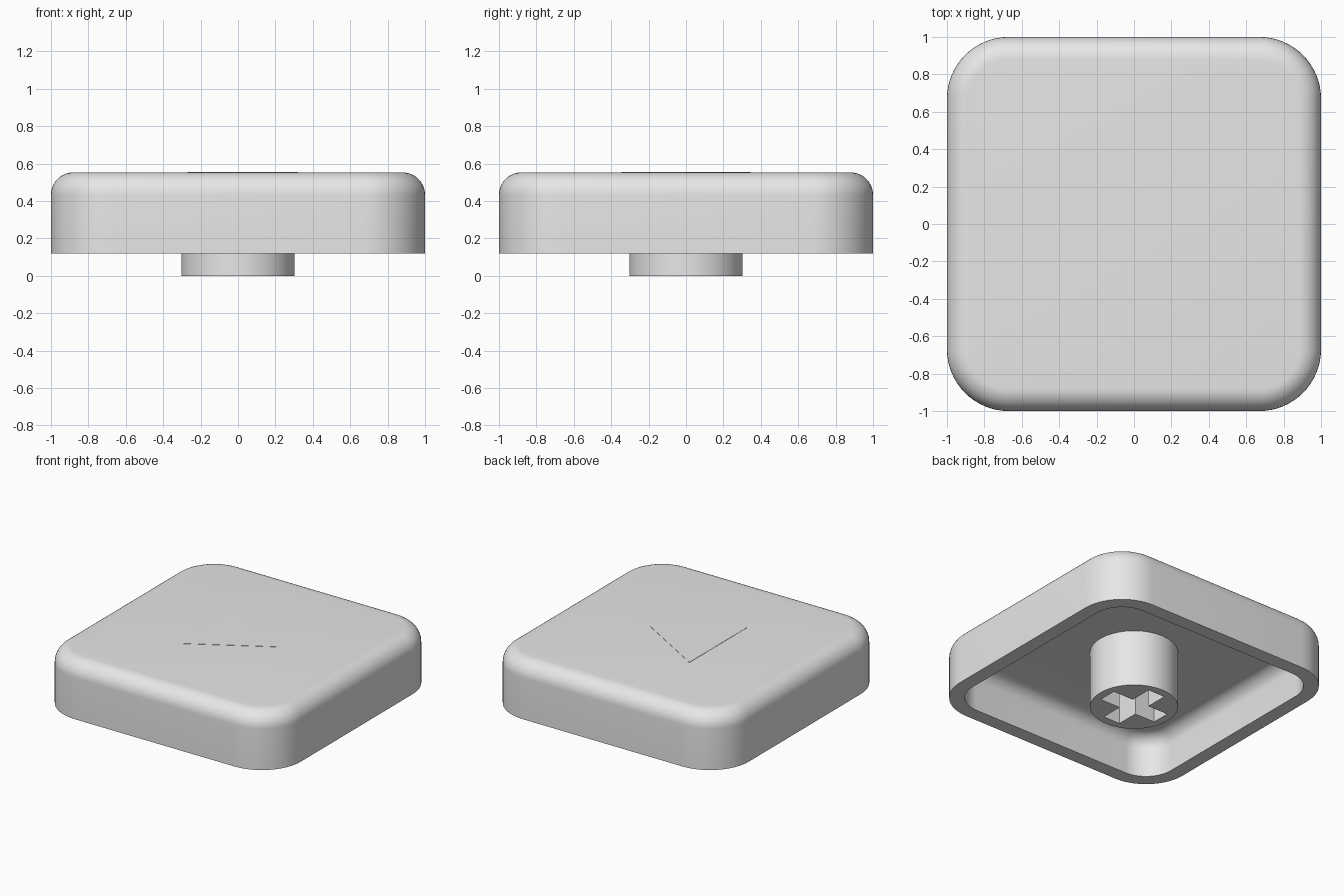
import bpy, bmesh
from math import sin, cos, pi, radians

if "Cube" in bpy.data.objects:
    bpy.data.objects.remove(bpy.data.objects["Cube"])

grey = bpy.data.materials.new("light grey plastic")
grey.use_nodes = True
colour = (0.8, 0.8, 0.8, 1)
grey.diffuse_color = colour
grey.node_tree.nodes["Principled BSDF"].inputs["Base Color"].default_value = colour


def finish(name, bm, smooth=False):
    """Turn a bmesh into a named object."""
    bmesh.ops.recalc_face_normals(bm, faces=bm.faces)
    mesh = bpy.data.meshes.new(name)
    bm.to_mesh(mesh)
    bm.free()
    mesh.materials.append(grey)
    obj = bpy.data.objects.new(name, mesh)
    bpy.context.collection.objects.link(obj)
    if smooth:
        bpy.ops.object.select_all(action="DESELECT")
        obj.select_set(True)
        bpy.context.view_layer.objects.active = obj
        bpy.ops.object.shade_smooth_by_angle(angle=radians(30))
    return obj


def prism(name, outline, bottom, top):
    """Extrude a flat outline between two heights."""
    bm = bmesh.new()
    face = bm.faces.new([bm.verts.new((x, y, bottom)) for x, y in outline])
    result = bmesh.ops.extrude_face_region(bm, geom=[face])
    moved = [v for v in result["geom"] if isinstance(v, bmesh.types.BMVert)]
    bmesh.ops.translate(bm, verts=moved, vec=(0, 0, top - bottom))
    return finish(name, bm)


# Cap shell: rounded squares lofted along a wall profile
CORNER = 0.67
BASE, TOP, CEILING = 0.12, 0.553, 0.43
OUTER, INNER = 0.33, 0.223
STEPS = 10


def fillet(offset, height, radius):
    """Profile points of a quarter round, from wall to flat."""
    angles = [i * pi / 2 / STEPS for i in range(STEPS + 1)]
    return [(offset - radius * (1 - cos(a)), height - radius * (1 - sin(a)))
            for a in angles]


def rounded_square(bm, radius, z):
    ring = []
    for quarter in range(4):
        mid = pi / 4 + quarter * pi / 2
        cx = CORNER * 2 ** 0.5 * cos(mid)
        cy = CORNER * 2 ** 0.5 * sin(mid)
        for i in range(17):
            a = quarter * pi / 2 + i * pi / 32
            ring.append(bm.verts.new((cx + radius * cos(a), cy + radius * sin(a), z)))
    return ring


profile = fillet(OUTER, TOP, 0.12)[::-1] + [(OUTER, BASE), (INNER, BASE)]
profile += fillet(INNER, CEILING, 0.1)
bm = bmesh.new()
rings = [rounded_square(bm, r, z) for r, z in profile]
for a, b in zip(rings, rings[1:]):
    for i in range(len(a)):
        j = (i + 1) % len(a)
        bm.faces.new((a[i], a[j], b[j], b[i]))
bm.faces.new(rings[0])
bm.faces.new(rings[-1])
finish("cap_shell", bm, smooth=True)

# Raised triangle on the top face
prism("top_triangle", [(-0.27, -0.345), (0.32, 0), (-0.27, 0.345)], TOP - 0.002, TOP + 0.002)

# Stem with a cross-shaped socket
LONG, THIN = 0.24, 0.07
arms = [(LONG, -THIN), (LONG, THIN), (THIN, THIN)]
cross = []
for x, y in arms:
    cross.append((x, y))
for _ in range(3):
    arms = [(-y, x) for x, y in arms]
    cross += arms
cutter = prism("socket_cutter", cross, -0.1, CEILING - 0.03)
cutter.hide_render = True

bm = bmesh.new()
bmesh.ops.create_cone(bm, cap_ends=True, segments=64, radius1=0.303, radius2=0.303, depth=CEILING + 0.01)
bmesh.ops.translate(bm, verts=bm.verts, vec=(0, 0, (CEILING + 0.01) / 2))
stem = finish("stem", bm, smooth=True)
cut = stem.modifiers.new("socket", "BOOLEAN")
cut.operation = "DIFFERENCE"
cut.solver = "EXACT"
cut.object = cutter
while stem.modifiers[0] != cut:
    bpy.ops.object.modifier_move_up(modifier=cut.name)
bpy.ops.object.modifier_apply(modifier=cut.name)
bpy.data.objects.remove(cutter)
